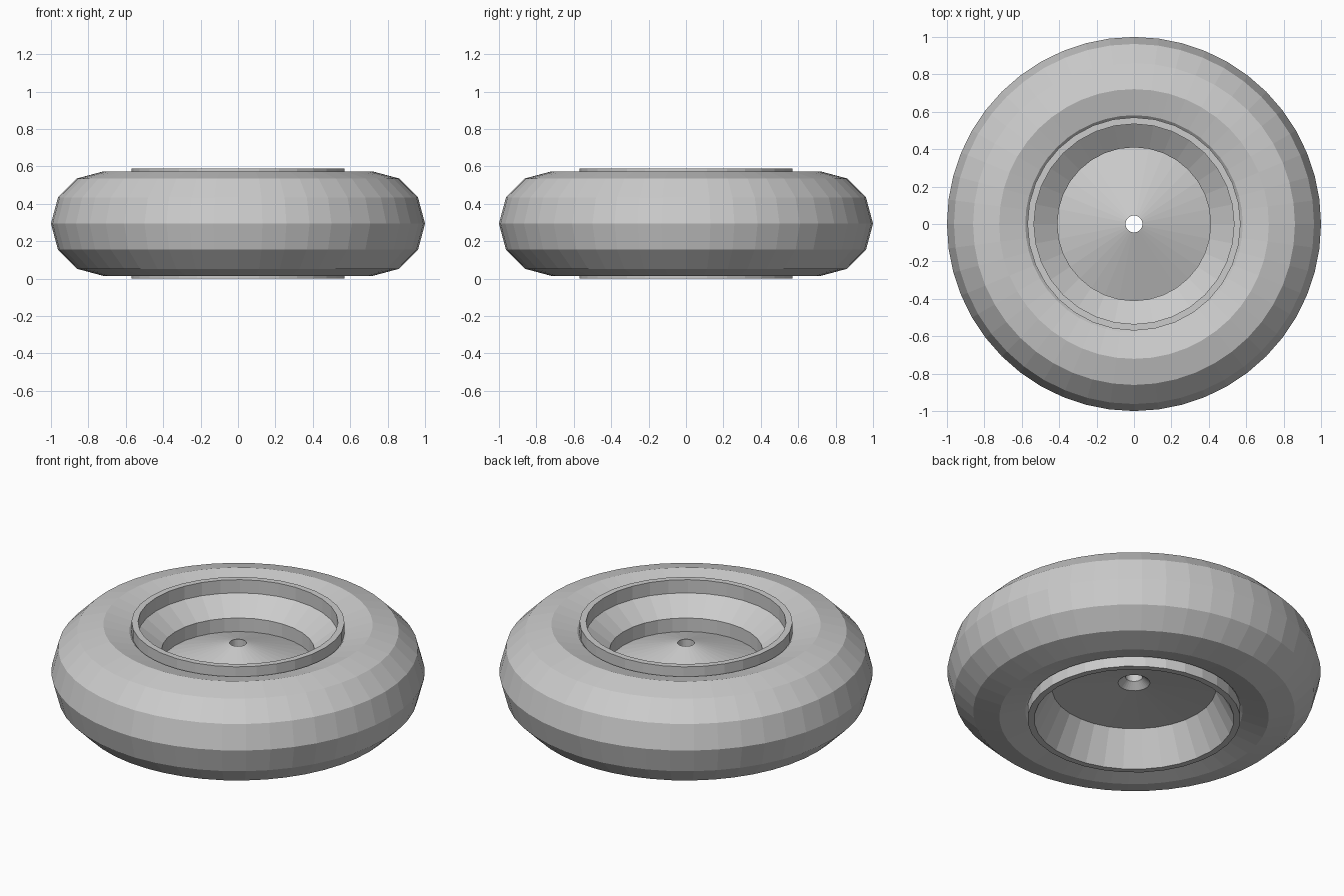
import bpy, bmesh
from math import sin, cos, pi

if "Cube" in bpy.data.objects:
    bpy.data.objects.remove(bpy.data.objects["Cube"])

MID = 0.294  # height of the wheel's middle plane


def lathe(name, profile, segments):
    """Spin a closed (radius, z) profile around the z axis."""
    bm = bmesh.new()
    rings = []
    for i in range(segments):
        a = 2 * pi * i / segments
        rings.append([bm.verts.new((r * cos(a), r * sin(a), z)) for r, z in profile])
    n = len(profile)
    for i in range(segments):
        p, q = rings[i], rings[(i + 1) % segments]
        for j in range(n):
            k = (j + 1) % n
            bm.faces.new((p[j], q[j], q[k], p[k]))
    bmesh.ops.recalc_face_normals(bm, faces=bm.faces)
    mesh = bpy.data.meshes.new(name)
    bm.to_mesh(mesh)
    bm.free()
    ob = bpy.data.objects.new(name, mesh)
    bpy.context.collection.objects.link(ob)
    return ob


# Tyre: low-poly ring with a twelve-sided section
tyre_section = [(0.721 + 0.279 * cos(2 * pi * i / 12), MID + 0.279 * sin(2 * pi * i / 12))
                for i in range(12)]
lathe("tyre", tyre_section, 48)

# Rim: stepped dish above, flared recess below, domed disc with a countersunk axle hole
rim_profile = [
    (0.57, 0.0), (0.57, 0.588), (0.535, 0.588), (0.535, 0.51),
    (0.41, 0.42), (0.41, 0.34), (0.045, 0.465),
    (0.045, 0.26), (0.085, 0.225), (0.44, 0.195), (0.535, 0.0),
]
lathe("rim", rim_profile, 32)
